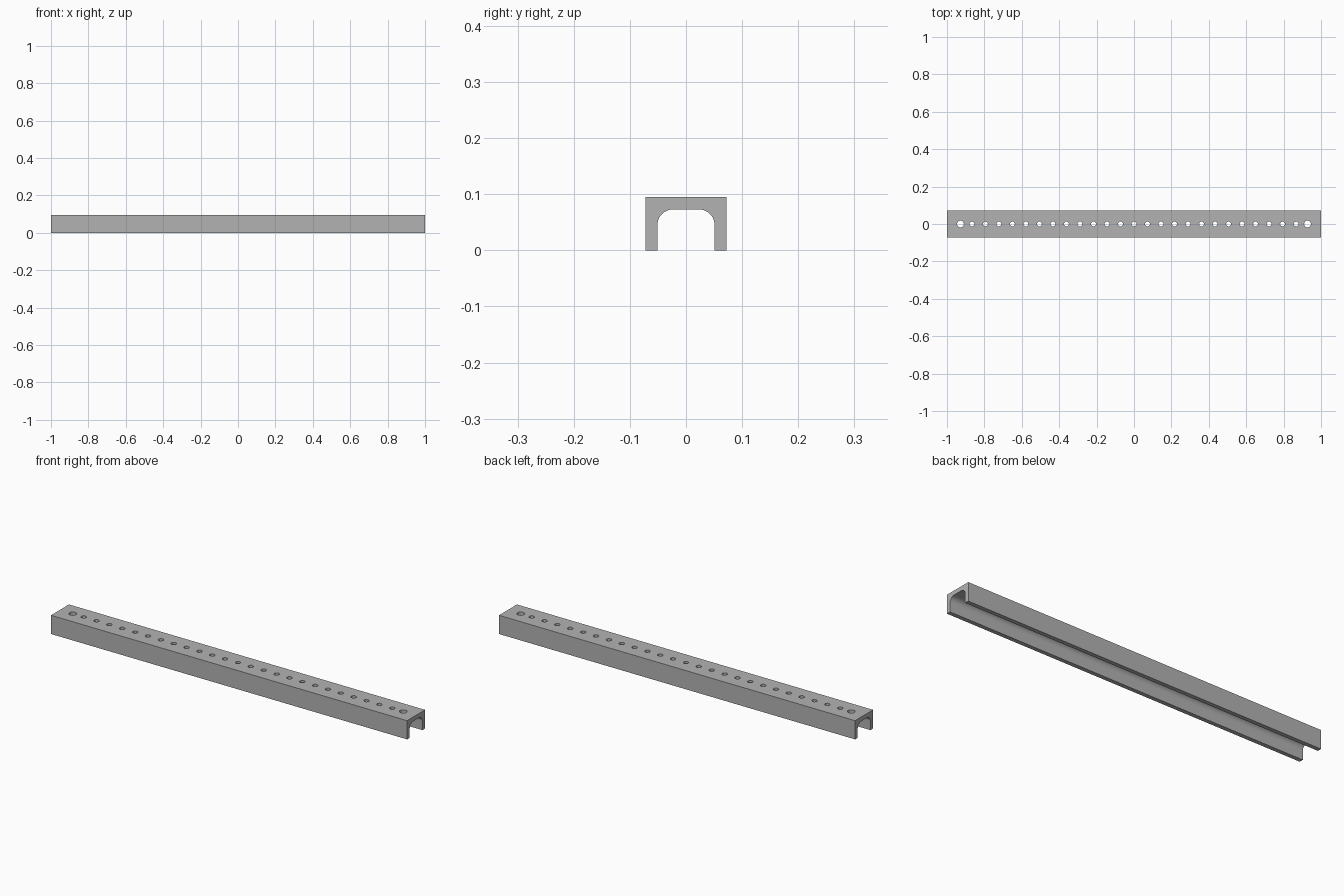
import bpy, bmesh, math
from mathutils import Matrix

if "Cube" in bpy.data.objects:
    bpy.data.objects.remove(bpy.data.objects["Cube"])

HALF_W, HEIGHT = 0.072, 0.095           # outer section
IN_W, IN_H, FILLET = 0.051, 0.073, 0.028  # inner channel

grey = bpy.data.materials.new("plain grey")
grey.diffuse_color = (0.45, 0.45, 0.45, 1)
grey.use_nodes = True
grey.node_tree.nodes["Principled BSDF"].inputs["Base Color"].default_value = grey.diffuse_color


def make_object(name, bm):
    bmesh.ops.recalc_face_normals(bm, faces=bm.faces)
    mesh = bpy.data.meshes.new(name)
    bm.to_mesh(mesh)
    bm.free()
    mesh.materials.append(grey)
    obj = bpy.data.objects.new(name, mesh)
    bpy.context.collection.objects.link(obj)
    return obj


# Right half of the channel section, with a rounded inner corner, then mirrored
right = [(HALF_W, HEIGHT), (HALF_W, 0), (IN_W, 0)]
for i in range(13):
    a = math.pi / 2 * i / 12
    right.append((IN_W - FILLET + FILLET * math.cos(a),
                  IN_H - FILLET + FILLET * math.sin(a)))
section = right + [(-y, z) for y, z in reversed(right)]

# Channel rail extruded along x
bm = bmesh.new()
face = bm.faces.new([bm.verts.new((-1, y, z)) for y, z in section])
ext = bmesh.ops.extrude_face_region(bm, geom=[face], use_keep_orig=True)
bmesh.ops.translate(bm, vec=(2, 0, 0),
                    verts=[v for v in ext["geom"] if isinstance(v, bmesh.types.BMVert)])
rail = make_object("channel_rail", bm)

# Row of small holes with a larger mounting hole at each end
holes = [(0.0722 * i, 0.0128) for i in range(-12, 13)] + [(-0.928, 0.018), (0.928, 0.018)]
bm = bmesh.new()
for x, r in holes:
    bmesh.ops.create_cone(bm, cap_ends=True, segments=32, radius1=r, radius2=r,
                          depth=0.08, matrix=Matrix.Translation((x, 0, 0.085)))
cutter = make_object("hole_cutter", bm)

mod = rail.modifiers.new("holes", 'BOOLEAN')
mod.operation = 'DIFFERENCE'
mod.solver = 'EXACT'
mod.object = cutter
bpy.context.view_layer.objects.active = rail
rail.select_set(True)
cutter.select_set(False)
bpy.ops.object.modifier_apply(modifier=mod.name)
bpy.data.objects.remove(cutter)

# Smooth the fillets and hole walls, keep the edges crisp
bpy.ops.object.shade_smooth_by_angle(angle=math.radians(30))
